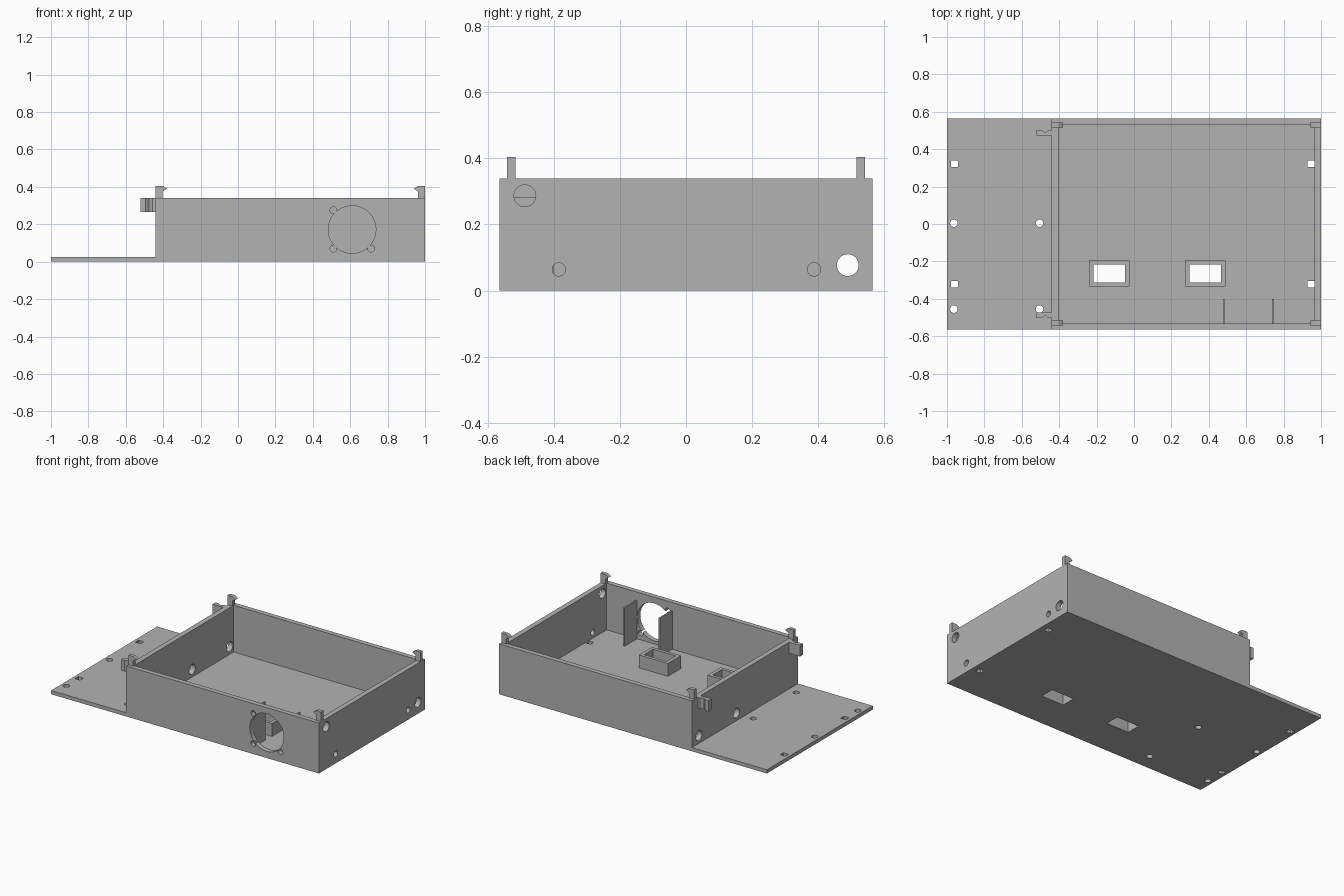
import bpy, math
from mathutils import Vector, Matrix

cube = bpy.data.objects.get("Cube")
if cube:
    bpy.data.objects.remove(cube, do_unlink=True)

grey = bpy.data.materials.new("plain grey")
grey.use_nodes = True
grey.diffuse_color = (0.45, 0.45, 0.45, 1)
grey.node_tree.nodes["Principled BSDF"].inputs["Base Color"].default_value = (0.45, 0.45, 0.45, 1)

AXES = {"x": (1, 2, 0), "y": (0, 2, 1), "z": (0, 1, 2)}


def prism(name, points, axis, low, high):
    """Extrude a 2D outline along an axis."""
    a, b, c = AXES[axis]
    n = len(points)
    verts = []
    for level in (low, high):
        for u, v in points:
            p = [0, 0, 0]
            p[a], p[b], p[c] = u, v, level
            verts.append(p)
    faces = [list(range(n)), list(range(n, 2 * n))]
    faces += [(i, (i + 1) % n, (i + 1) % n + n, i + n) for i in range(n)]
    mesh = bpy.data.meshes.new(name)
    mesh.from_pydata(verts, [], faces)
    mesh.materials.append(grey)
    ob = bpy.data.objects.new(name, mesh)
    bpy.context.collection.objects.link(ob)
    select(ob)
    bpy.ops.object.mode_set(mode="EDIT")
    bpy.ops.mesh.select_all(action="SELECT")
    bpy.ops.mesh.normals_make_consistent(inside=False)
    bpy.ops.object.mode_set(mode="OBJECT")
    return ob


def select(ob):
    bpy.ops.object.select_all(action="DESELECT")
    ob.select_set(True)
    bpy.context.view_layer.objects.active = ob


def box(name, x0, x1, y0, y1, z0, z1):
    return prism(name, [(x0, y0), (x1, y0), (x1, y1), (x0, y1)], "z", z0, z1)


def rod(u, v, r, axis, low, high, sides=40):
    ring = [(u + r * math.cos(2 * math.pi * i / sides),
             v + r * math.sin(2 * math.pi * i / sides)) for i in range(sides)]
    return prism("cutter", ring, axis, low, high)


def cut(cutter, *targets):
    cutter.hide_render = True
    for ob in targets:
        select(ob)
        mod = ob.modifiers.new("cut", "BOOLEAN")
        mod.operation = "DIFFERENCE"
        mod.solver = "EXACT"
        mod.object = cutter
        bpy.ops.object.modifier_apply(modifier=mod.name)
    bpy.data.objects.remove(cutter, do_unlink=True)


W, H, FLOOR, LEFT = 0.565, 0.34, 0.025, -0.44

# Tray with its extended floor plate
tray = prism("tray", [(-1, 0), (1, 0), (1, H), (LEFT, H), (LEFT, FLOOR), (-1, FLOOR)],
             "y", -W, W)
cut(box("cutter", -0.405, 0.965, -0.532, 0.532, FLOOR, 0.5), tray)

# Fan opening and its screw holes in the front wall
cut(rod(0.61, 0.172, 0.127, "y", -0.6, -0.5, 64), tray)
for x, z in ((0.51, 0.275), (0.51, 0.07), (0.712, 0.07)):
    cut(rod(x, z, 0.018, "y", -0.6, -0.5), tray)

# Cable and screw holes in the end walls
for y, z, r in ((-0.488, 0.287, 0.033), (0.49, 0.077, 0.033),
                (-0.385, 0.064, 0.02), (0.388, 0.064, 0.02)):
    cut(rod(y, z, r, "x", 0.9, 1.1), tray)
for y in (0.49, 0.09):
    cut(rod(y, 0.077, 0.033, "x", -0.5, -0.35), tray)

# Floor holes
for x in (-0.963, -0.505):
    for y in (0.004, -0.455):
        cut(rod(x, y, 0.02, "z", -0.1, 0.1), tray)
for x in (-0.96, 0.946):
    for y in (0.322, -0.322):
        cut(box("cutter", x - 0.019, x + 0.019, y - 0.018, y + 0.018, -0.1, 0.1), tray)

# Raised switch frames around rectangular openings
for i, x in enumerate((-0.133, 0.38)):
    frame = box(f"switch_frame_{i + 1}", x - 0.108, x + 0.108, -0.335, -0.195, FLOOR, 0.112)
    cut(box("cutter", x - 0.084, x + 0.084, -0.313, -0.217, -0.1, 0.3), tray, frame)

# Thin guide plates beside the fan
for i, x in enumerate((0.48, 0.743)):
    box(f"fan_guide_{i + 1}", x - 0.005, x + 0.005, -0.532, -0.4, FLOOR, 0.284)

# Snap clips on the wall tops and cable hooks on the end wall
clip = [(0, H), (0.037, H), (0.037, 0.375), (0.06, 0.39), (0.037, 0.405), (0, 0.405)]
hook = [(LEFT, 0.472), (-0.52, 0.472), (-0.52, 0.503), (-0.495, 0.503),
        (-0.475, 0.488), (-0.458, 0.503), (LEFT, 0.503)]
for side, word in ((1, "back"), (-1, "front")):
    y0, y1 = sorted((side * 0.517, side * 0.542))
    prism(f"{word}_right_clip", [(LEFT + u, z) for u, z in clip], "y", y0, y1)
    prism(f"{word}_left_clip", [(1 - u, z) for u, z in clip], "y", y0, y1)
    prism(f"{word}_cable_hook", [(x, side * y) for x, y in hook], "z", 0.265, H)

# Smooth the round holes, keep edges sharp
select(tray)
bpy.ops.object.shade_smooth_by_angle(angle=math.radians(30))
